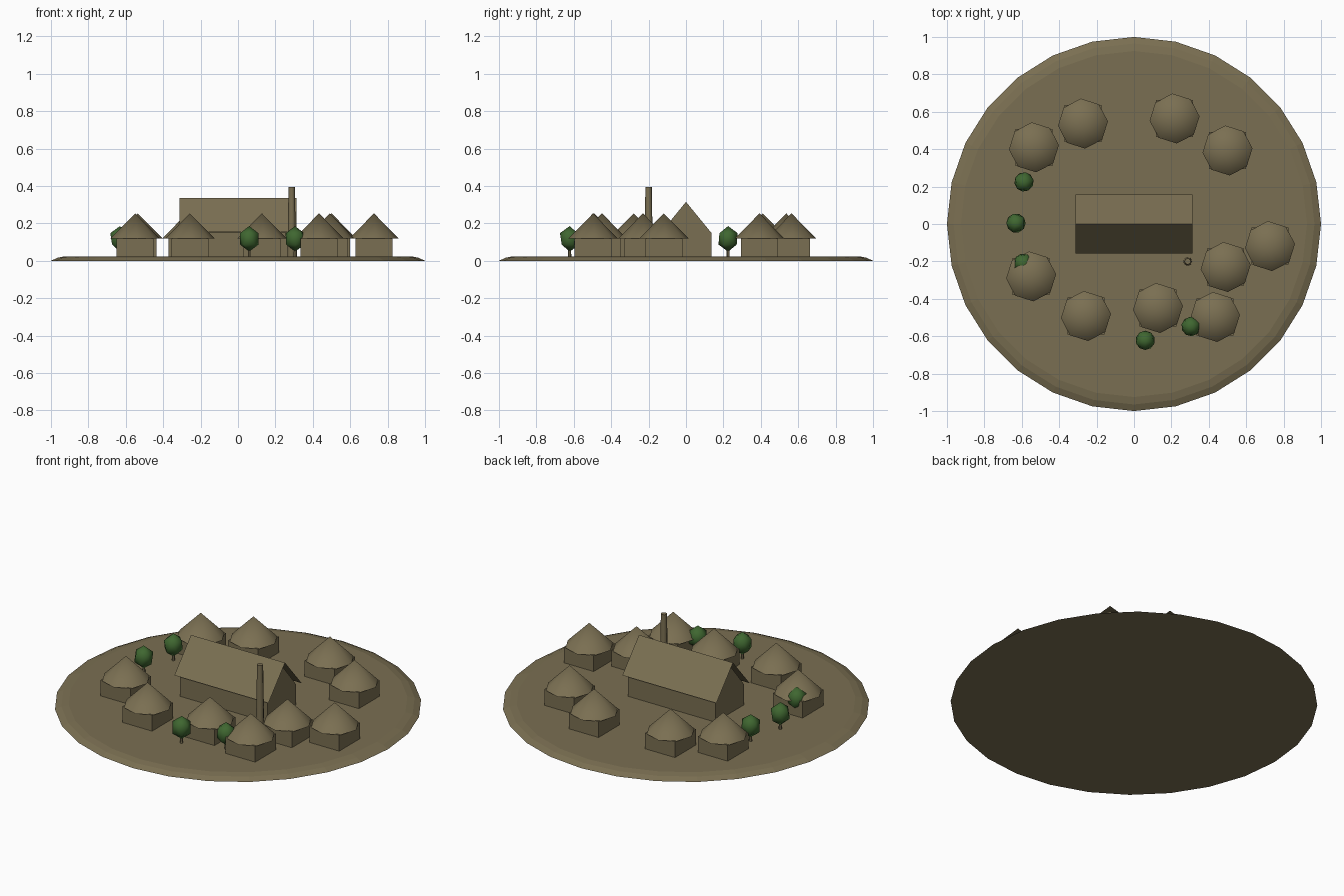
import bpy, bmesh, math, random
from mathutils import Matrix

random.seed(4)
if "Cube" in bpy.data.objects:
    bpy.data.objects.remove(bpy.data.objects["Cube"], do_unlink=True)


def material(name, colour):
    m = bpy.data.materials.new(name)
    m.use_nodes = True
    m.diffuse_color = (*colour, 1)
    m.node_tree.nodes["Principled BSDF"].inputs["Base Color"].default_value = (*colour, 1)
    return m


EARTH = material("earth brown", (0.195, 0.159, 0.084))
LEAF = material("leaf green", (0.05, 0.135, 0.03))


def finish(bm, name, mat, smooth_angle=None):
    me = bpy.data.meshes.new(name)
    bm.to_mesh(me)
    bm.free()
    me.materials.append(mat)
    ob = bpy.data.objects.new(name, me)
    bpy.context.collection.objects.link(ob)
    if smooth_angle:
        bpy.ops.object.select_all(action='DESELECT')
        ob.select_set(True)
        bpy.context.view_layer.objects.active = ob
        bpy.ops.object.shade_smooth_by_angle(angle=math.radians(smooth_angle))
    return ob


def frustum(name, mat, x, y, z0, z1, r0, r1, sides, turn=0, smooth=None):
    bm = bmesh.new()
    place = Matrix.Translation((x, y, (z0 + z1) / 2)) @ Matrix.Rotation(math.radians(turn), 4, 'Z')
    bmesh.ops.create_cone(bm, cap_ends=True, segments=sides, radius1=r0, radius2=r1,
                          depth=z1 - z0, matrix=place)
    return finish(bm, name, mat, smooth)


def extrude_profile(name, mat, profile, half_length, closed):
    # Sweep a (y, z) profile along x
    bm = bmesh.new()
    ends = [[bm.verts.new((s * half_length, y, z)) for y, z in profile] for s in (-1, 1)]
    n = len(profile)
    for i in range(n if closed else n - 1):
        j = (i + 1) % n
        bm.faces.new((ends[0][i], ends[0][j], ends[1][j], ends[1][i]))
    if closed:
        bm.faces.new(ends[0])
        bm.faces.new(ends[1])
    bmesh.ops.recalc_face_normals(bm, faces=bm.faces)
    return finish(bm, name, mat)


# Ground: low disc with a bevelled rim
frustum("ground_rim", EARTH, 0, 0, 0, 0.016, 1, 0.965, 28)
frustum("ground_top", EARTH, 0, 0, 0.016, 0.024, 0.965, 0.925, 28)

# Long hall with gable ends and a thin overhanging roof
WALL_Y, EAVE_Z = 0.135, 0.15
extrude_profile("hall_walls", EARTH,
                [(-WALL_Y, 0.02), (WALL_Y, 0.02), (WALL_Y, EAVE_Z), (0, 0.315), (-WALL_Y, EAVE_Z)],
                0.29, True)
roof = extrude_profile("hall_roof", EARTH, [(0.158, 0.153), (0, 0.336), (-0.158, 0.153)], 0.313, False)
if roof.data.polygons[0].normal.z < 0:
    roof.data.flip_normals()

# Chimney beside the hall
frustum("chimney", EARTH, 0.287, -0.2, 0.02, 0.395, 0.023, 0.017, 8, 0, 50)

# Ring of huts: square walls under a pointed round roof
HUTS = [(-0.535, 0.41), (-0.273, 0.537), (0.217, 0.564), (0.5, 0.393), (0.727, -0.118),
        (0.49, -0.23), (0.433, -0.497), (0.128, -0.449), (-0.257, -0.492), (-0.55, -0.28)]
for x, y in HUTS:
    frustum("hut_walls", EARTH, x, y, 0.02, 0.12, 0.14, 0.14, 4, 45)
    frustum("hut_roof", EARTH, x, y, 0.118, 0.253, 0.134, 0, 8, 5, 50)

# Small trees: stretched faceted crown on a thin trunk
TREES = [(-0.588, 0.225), (-0.631, 0.005), (-0.592, -0.21), (0.06, -0.622), (0.305, -0.548)]
for x, y in TREES:
    frustum("tree_trunk", EARTH, x, y, 0.02, 0.08, 0.009, 0.007, 6)
    bm = bmesh.new()
    place = (Matrix.Translation((x, y, 0.117)) @ Matrix.Diagonal((0.95, 0.95, 1.12, 1))
             @ Matrix.Rotation(random.uniform(0, 6), 4, 'Z'))
    bmesh.ops.create_icosphere(bm, subdivisions=1, radius=0.061, matrix=place)
    finish(bm, "tree_crown", LEAF, 60)
